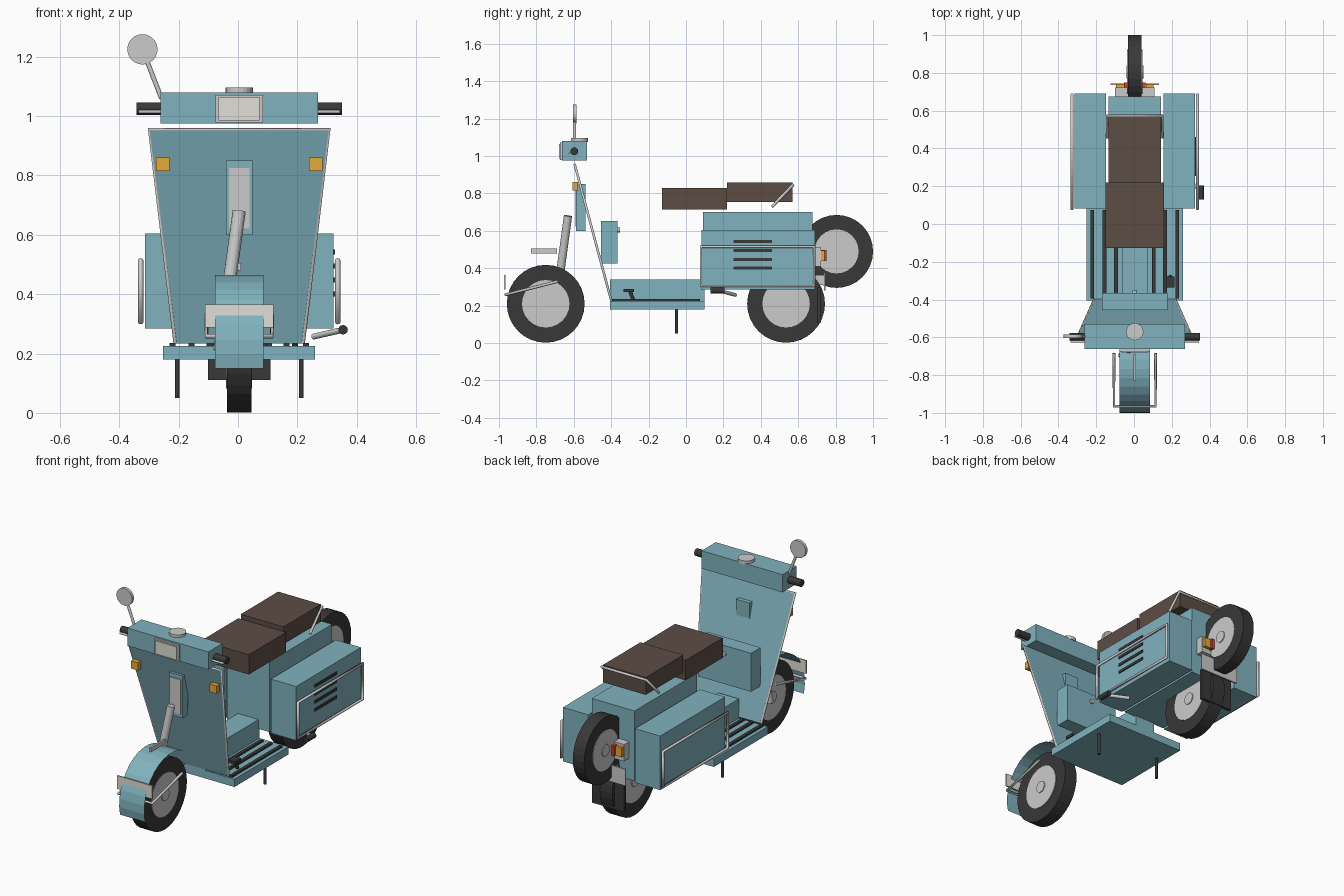
import bpy, math
from mathutils import Vector

if "Cube" in bpy.data.objects:
    bpy.data.objects.remove(bpy.data.objects["Cube"])

PALETTE = {"teal": (0.22, 0.45, 0.52, 1), "rubber": (0.04, 0.04, 0.04, 1),
           "brown": (0.11, 0.075, 0.06, 1), "orange": (0.8, 0.4, 0.04, 1),
           "red": (0.7, 0.05, 0.03, 1), "cream": (0.75, 0.74, 0.66, 1)}
mats = {}
for key, col in PALETTE.items():
    mats[key] = bpy.data.materials.new(key)
    mats[key].diffuse_color = col


def paint(ob, name, col):
    ob.name = name
    if col:
        ob.data.materials.append(mats[col])
    return ob


def mesh(name, verts, faces, col):
    me = bpy.data.meshes.new(name)
    me.from_pydata(verts, [], faces)
    ob = bpy.data.objects.new(name, me)
    bpy.context.collection.objects.link(ob)
    return paint(ob, name, col)


def box(name, x, y, z, col=None):
    """Box from (min, max) ranges."""
    bpy.ops.mesh.primitive_cube_add(size=1, location=[sum(r) / 2 for r in (x, y, z)])
    ob = bpy.context.object
    ob.scale = [r[1] - r[0] for r in (x, y, z)]
    return paint(ob, name, col)


def rod(name, a, b, r, col=None, sides=12):
    """Cylinder between two points."""
    a, b = Vector(a), Vector(b)
    bpy.ops.mesh.primitive_cylinder_add(vertices=sides, radius=r, depth=(b - a).length,
                                        location=(a + b) / 2)
    ob = bpy.context.object
    ob.rotation_euler = (b - a).to_track_quat('Z', 'Y').to_euler()
    return paint(ob, name, col)


def tube(name, pts, r, closed=False, col=None):
    """Bent tube along a polyline."""
    cu = bpy.data.curves.new(name, 'CURVE')
    cu.dimensions = '3D'
    cu.bevel_depth = r
    cu.bevel_resolution = 2
    cu.use_fill_caps = True
    sp = cu.splines.new('POLY')
    sp.points.add(len(pts) - 1)
    for p, co in zip(sp.points, pts):
        p.co = (*co, 1)
    sp.use_cyclic_u = closed
    ob = bpy.data.objects.new(name, cu)
    bpy.context.collection.objects.link(ob)
    return paint(ob, name, col)


def wheel(name, y, z, r, w, rim):
    rod(name + "_tyre", (-w, y, z), (w, y, z), r, "rubber", 32)
    rod(name + "_rim", (-w - .003, y, z), (w + .003, y, z), rim, None, 24)
    rod(name + "_hub", (-w - .008, y, z), (w + .008, y, z), .035, None, 16)


# Wheels
wheel("front_wheel", -.75, .21, .208, .041, .127)
wheel("rear_wheel", .535, .21, .208, .041, .127)
wheel("spare_wheel", .805, .49, .195, .037, .118)

# Front mudguard: thin curved sheet around the wheel
verts, faces, n = [], [], 12
for i in range(n + 1):
    t = math.radians(-15 + 135 * i / n)
    for x in (-.082, .082):
        verts.append((x, -.75 - .25 * math.cos(t), .215 + .25 * math.sin(t)))
    if i:
        faces.append((2 * i - 2, 2 * i - 1, 2 * i + 1, 2 * i))
mesh("front_mudguard", verts, faces, "teal")
box("mudguard_crest", (-.006, .006), (-.83, -.69), (.48, .505))

# Fork, bumper and front plate
rod("fork", (-.065, -.695, .21), (0, -.631, .68), .022, None, 16)
tube("front_bumper", [(-.11, -.685, .33), (-.11, -.965, .258),
                      (.11, -.965, .258), (.11, -.685, .33)], .008)
box("front_plate", (-.115, .115), (-.972, -.964), (.287, .365), "cream")

# Leg shield with edge trim
corners = [(-.215, -.402, .235), (.215, -.402, .235), (.303, -.595, .955), (-.303, -.595, .955)]
shield = mesh("leg_shield", corners, [(0, 1, 2, 3)], "teal")
sol = shield.modifiers.new("thickness", 'SOLIDIFY')
sol.thickness = .01
sol.offset = 0
tube("shield_trim", [corners[i] for i in (0, 3, 2, 1)], .007)
box("horn_cover", (-.045, .045), (-.587, -.537), (.6, .85), "teal")
box("horn_grille", (-.035, .035), (-.592, -.58), (.622, .826))
box("glove_box", (-.174, .174), (-.455, -.365), (.425, .653), "teal")
rod("glove_box_knob", (0, -.37, .605), (0, -.353, .605), .013)

# Handlebar head, headlight and dial
box("handlebar_head", (-.265, .265), (-.662, -.53), (.975, 1.08), "teal")
box("headlight_frame", (-.08, .08), (-.674, -.65), (.978, 1.072))
box("headlight_lens", (-.069, .069), (-.68, -.66), (.986, 1.064), "cream")
rod("speedometer", (0, -.57, 1.075), (0, -.57, 1.096), .046, None, 20)

# Mirror
rod("mirror_stem", (-.262, -.595, 1.06), (-.32, -.595, 1.21), .008)
rod("mirror", (-.326, -.604, 1.225), (-.326, -.586, 1.225), .051, None, 24)

# Floor and tunnel
box("floor", (-.256, .256), (-.405, .1), (.18, .226), "teal")
box("tunnel", (-.067, .067), (-.405, .1), (.2, .34), "teal")
box("brake_pedal", (.165, .21), (-.335, -.277), (.272, .29), "rubber")
rod("brake_arm", (.188, -.3, .28), (.188, -.28, .225), .01, "rubber")

# Rear body, seats and grab rail
box("rear_body", (-.14, .14), (.09, .675), (.285, .7), "teal")
box("front_seat", (-.156, .156), (-.127, .22), (.713, .83), "brown")
box("rear_seat", (-.14, .14), (.22, .57), (.755, .858), "brown")
tube("grab_rail", [(-.146, .458, .727), (-.146, .572, .845),
                   (.146, .572, .845), (.146, .458, .727)], .008)

# Parts on both sides
for s, side in ((-1, "left"), (1, "right")):
    def span(a, b):
        return sorted((s * a, s * b))
    box(side + "_cowl", span(.153, .318), (.083, .69), (.285, .605), "teal")
    fx = s * .332
    tube(side + "_cowl_frame", [(fx, .08, .305), (fx, .685, .305), (fx, .685, .515),
                                (fx, .08, .515)], .009, True)
    rod(side + "_grip", (s * .25, -.597, 1.025), (s * .346, -.597, 1.025), .021, "rubber", 16)
    rod(side + "_lever", (s * .255, -.622, 1.015), (s * .34, -.622, 1.015), .006)
    box(side + "_turn_signal", span(.235, .28), (-.606, -.578), (.815, .861), "orange")
    rod(side + "_stand_leg", (s * .209, -.05, .05), (s * .209, -.05, .19), .008, "rubber")
    for i, x in enumerate((.1, .16, .225)):
        box(f"{side}_floor_strip_{i}", span(x - .01, x + .01), (-.395, .075), (.224, .236), "rubber")
    box(side + "_rear_signal", span(.06, .1), (.715, .74), (.44, .495), "orange")

# Vent slots on the right cowl
for i in range(4):
    z = .401 + .047 * i
    box(f"vent_slot_{i}", (.31, .323), (.255, .46), (z - .008, z + .008), "rubber")

# Kick starter
rod("kick_arm", (.25, .265, .257), (.35, .175, .28), .01)
rod("kick_pedal", (.35, .13, .28), (.35, .205, .28), .016, "rubber")

# Tail: light, plate, mud flap
box("tail_light_base", (-.105, .105), (.67, .722), (.41, .51))
box("tail_light", (-.058, .058), (.715, .75), (.438, .498), "red")
box("rear_plate", (-.128, .128), (.737, .745), (.28, .378))
box("plate_bracket", (-.04, .04), (.67, .74), (.31, .36))
box("mud_flap", (-.105, .105), (.703, .722), (.11, .3), "rubber")

# Centre the whole model between mirror and pedal, smooth round parts
for ob in bpy.context.scene.objects:
    ob.location.x += .004

for m in bpy.data.materials:
    if m.users and not m.is_grease_pencil:
        m.use_nodes = True
        m.node_tree.nodes["Principled BSDF"].inputs["Base Color"].default_value = m.diffuse_color
